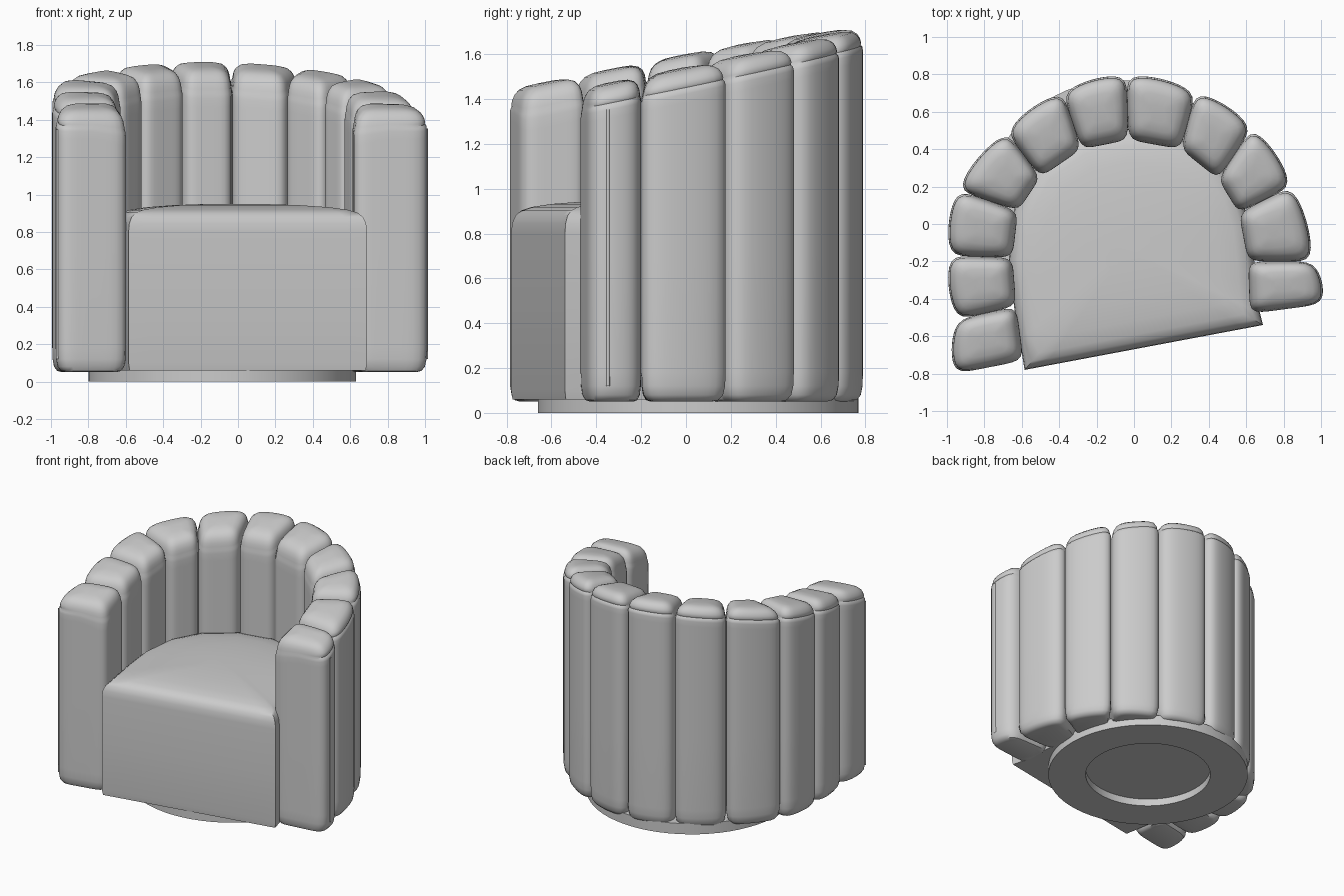
import bpy, bmesh, math
from mathutils import Vector

if "Cube" in bpy.data.objects:
    bpy.data.objects.remove(bpy.data.objects["Cube"], do_unlink=True)

fabric = bpy.data.materials.new("light grey fabric")
fabric.use_nodes = True
GREY = (0.6, 0.6, 0.6, 1)
fabric.diffuse_color = GREY
fabric.node_tree.nodes["Principled BSDF"].inputs["Base Color"].default_value = GREY

TURN = math.radians(10.7)          # the chair is swivelled a little on its base
BACK = Vector((-math.sin(TURN), math.cos(TURN)))


def loft(name, rings, angle=40):
    """Skin a stack of closed rings and cap both ends."""
    bm = bmesh.new()
    loops = [[bm.verts.new(p) for p in ring] for ring in rings]
    n = len(loops[0])
    for low, high in zip(loops, loops[1:]):
        for i in range(n):
            j = (i + 1) % n
            bm.faces.new((low[i], low[j], high[j], high[i]))
    bm.faces.new(loops[0][::-1])
    bm.faces.new(loops[-1])
    bmesh.ops.recalc_face_normals(bm, faces=bm.faces)
    mesh = bpy.data.meshes.new(name)
    bm.to_mesh(mesh)
    bm.free()
    mesh.materials.append(fabric)
    obj = bpy.data.objects.new(name, mesh)
    bpy.context.collection.objects.link(obj)
    bpy.ops.object.select_all(action='DESELECT')
    obj.select_set(True)
    bpy.context.view_layer.objects.active = obj
    bpy.ops.object.shade_smooth_by_angle(angle=math.radians(angle))
    return obj


# Lines where neighbouring pads meet: inner point, outer point
JOINTS = [
    ((-.59, -.73), (-.95, -.80)), ((-.63, -.44), (-.94, -.51)),
    ((-.65, -.18), (-.98, -.17)), ((-.62, .07), (-.94, .18)),
    ((-.50, .25), (-.68, .49)), ((-.28, .40), (-.38, .70)),
    ((-.03, .45), (-.04, .79)), ((.25, .40), (.33, .70)),
    ((.45, .24), (.63, .51)), ((.56, .06), (.84, .20)),
    ((.61, -.20), (.95, -.20)), ((.62, -.48), (1.0, -.43)),
]
JOINTS = [(Vector(a), Vector(b)) for a, b in JOINTS]


def pad_point(start, end, u, v):
    """Plan point in a pad: u runs along the wall, v from inside to outside."""
    a = start[0].lerp(start[1], (v + 1) / 2)
    b = end[0].lerp(end[1], (v + 1) / 2)
    p = a.lerp(b, (u + 1) / 2)
    outward = (start[1] + end[1] - start[0] - end[0]).normalized()
    return p + outward * 0.03 * (1 - u * u) * max(v, 0)


def rounded_square(count=48, power=6):
    pts = []
    for i in range(count):
        t = 2 * math.pi * (i + .5) / count
        c, s = math.cos(t), math.sin(t)
        r = (abs(c) ** power + abs(s) ** power) ** (-1 / power)
        pts.append((c * r, s * r))
    return pts


SECTION = rounded_square()


def crown_height(p):
    return 1.475 + 0.2 * (p.dot(BACK) + 0.47)


def pad(name, start, end):
    rings = []
    # Rounded foot and straight wall
    for scale, z in ((.72, .05), (.86, .057), (.95, .08), (.99, .12), (1, .18), (1, .7)):
        ring = []
        for u, v in SECTION:
            p = pad_point(start, end, u * scale, v * scale)
            ring.append((p.x, p.y, z))
        rings.append(ring)
    # Wall top, seam groove along the outer edge, then the domed crown
    for scale, drop, groove in ((1, .15, 0), (1, .112, 0), (.985, .095, 0), (.965, .084, .03),
                                (.955, .074, 0), (.93, .055, 0), (.87, .034, 0),
                                (.75, .015, 0), (.55, .004, 0), (.25, 0, 0)):
        ring = []
        for u, v in SECTION:
            s = scale - groove * max(0, v) ** 2
            p = pad_point(start, end, u * s, v * s)
            inner = 1 + .3 * max(0, -v)
            ring.append((p.x, p.y, crown_height(p) - drop * inner))
        rings.append(ring)
    return loft(name, rings)


for i, (start, end) in enumerate(zip(JOINTS, JOINTS[1:])):
    pad(f"wall_pad_{i + 1}", start, end)

# Seat block with a softly crowned top
OUTLINE = [(-.585, -.78), (.69, -.54), (.66, -.42), (.65, -.25), (.62, 0), (.56, .18), (.44, .34),
           (.22, .47), (-.04, .51), (-.30, .46), (-.52, .30), (-.64, .08), (-.67, -.2), (-.64, -.45)]
OUTLINE = [Vector(p) for p in OUTLINE]
CENTRE = Vector((-.03, -.13))


def seat_ring(scale, z):
    pts = []
    n = len(OUTLINE)
    for i, p in enumerate(OUTLINE):
        q = OUTLINE[(i + 1) % n]
        steps = 12 if i == 0 else 2
        for k in range(steps):
            w = CENTRE + (p.lerp(q, k / steps) - CENTRE) * scale
            pts.append((w.x, w.y, z))
    return pts


loft("seat", [seat_ring(s, z) for s, z in (
    (.99, .06), (1, .1), (1, .45), (1, .8), (.993, .845), (.97, .88), (.93, .903),
    (.86, .918), (.72, .932), (.5, .943), (.2, .95))])

# Swivel base with a shallow round recess underneath
def circle(radius, z):
    return [(-.085 + radius * math.cos(2 * math.pi * i / 64),
             .055 + radius * math.sin(2 * math.pi * i / 64), z) for i in range(64)]


loft("swivel_base", [circle(.447, .055), circle(.447, 0), circle(.715, 0),
                     circle(.715, .08), circle(.3, .08)])


# Piping down the outer front corner of each arm
def piping(name, start, end, u, v):
    curve = bpy.data.curves.new(name, 'CURVE')
    curve.dimensions = '3D'
    curve.bevel_depth = 0.008
    curve.bevel_resolution = 2
    spline = curve.splines.new('POLY')
    p = pad_point(start, end, u, v)
    heights = (.12, .7, crown_height(p) - .11)
    spline.points.add(len(heights) - 1)
    for point, z in zip(spline.points, heights):
        point.co = (p.x, p.y, z, 1)
    curve.materials.append(fabric)
    bpy.context.collection.objects.link(bpy.data.objects.new(name, curve))


piping("right_arm_piping", JOINTS[0], JOINTS[1], -.6, .99)
piping("left_arm_piping", JOINTS[-2], JOINTS[-1], .3, .99)
